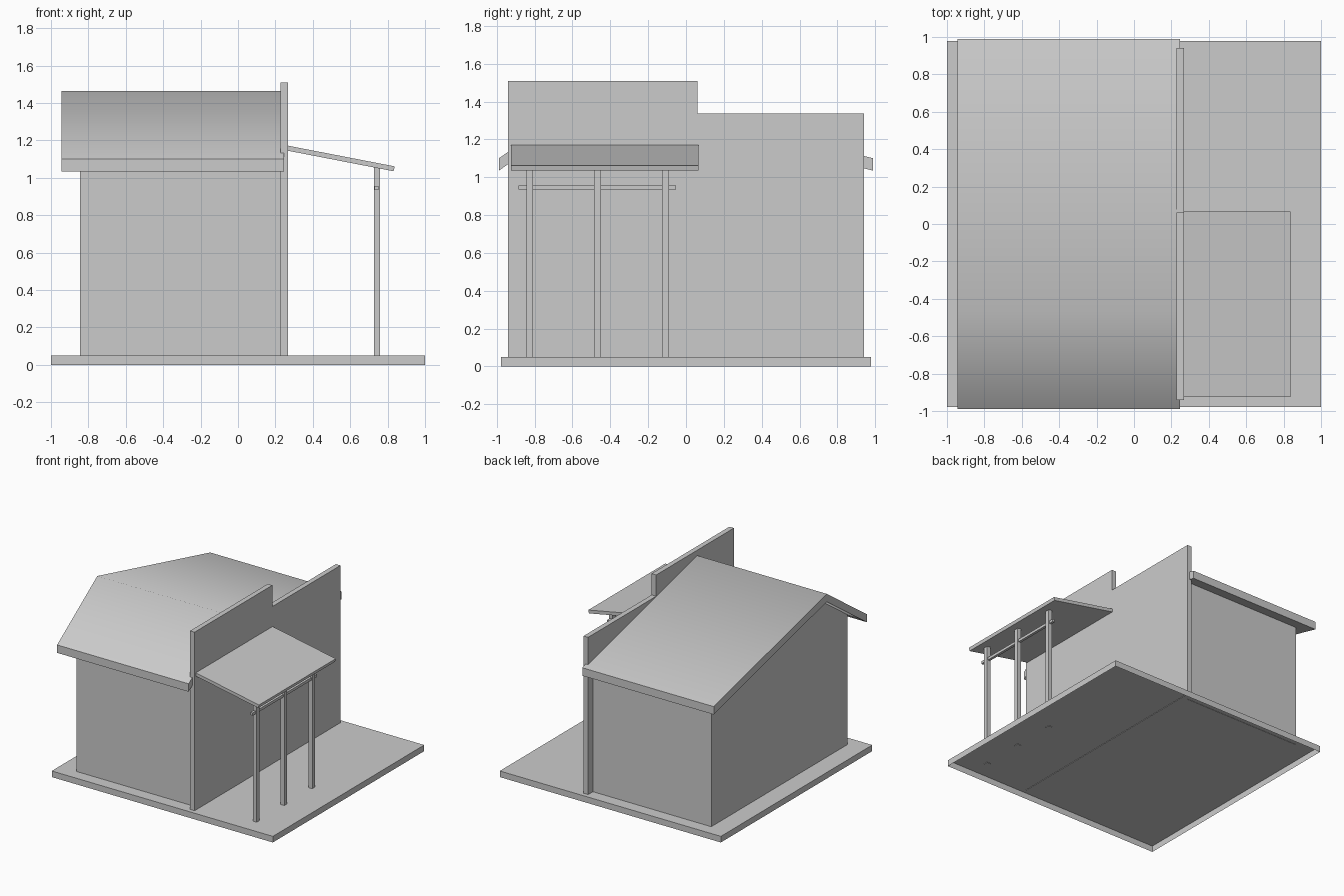
import bpy, bmesh, math

if "Cube" in bpy.data.objects:
    bpy.data.objects.remove(bpy.data.objects["Cube"])


def prism(name, profile, axis, a, b):
    """Extrude a 2D profile along x (profile = y,z) or y (profile = x,z) from a to b."""
    bm = bmesh.new()
    put = (lambda p, t: (t, p[0], p[1])) if axis == 'x' else (lambda p, t: (p[0], t, p[1]))
    face = bm.faces.new([bm.verts.new(put(p, a)) for p in profile])
    ext = bmesh.ops.extrude_face_region(bm, geom=[face], use_keep_orig=True)
    moved = [v for v in ext['geom'] if isinstance(v, bmesh.types.BMVert)]
    offset = (b - a, 0, 0) if axis == 'x' else (0, b - a, 0)
    bmesh.ops.translate(bm, verts=moved, vec=offset)
    bmesh.ops.recalc_face_normals(bm, faces=bm.faces)
    return finish(name, bm)


def box(name, x0, x1, y0, y1, z0, z1):
    return prism(name, [(x0, z0), (x1, z0), (x1, z1), (x0, z1)], 'y', y0, y1)


def finish(name, bm):
    mesh = bpy.data.meshes.new(name)
    bm.to_mesh(mesh)
    bm.free()
    obj = bpy.data.objects.new(name, mesh)
    bpy.context.collection.objects.link(obj)
    return obj


# Base slab, open underneath
base = box("base", -1, 1, -0.978, 0.978, 0, 0.05)
bm = bmesh.new()
bm.from_mesh(base.data)
bottom = [f for f in bm.faces if f.calc_center_median().z < 0.001]
bmesh.ops.delete(bm, geom=bottom, context='FACES_ONLY')
bm.to_mesh(base.data)
bm.free()

# Off-centre gable roof of constant vertical thickness
EAVE_Y, EAVE_Z, RIDGE_Y, RIDGE_Z, THICK = 0.989, 1.10, -0.47, 1.465, 0.065
roof_top = [(-EAVE_Y, EAVE_Z), (RIDGE_Y, RIDGE_Z), (EAVE_Y, EAVE_Z)]
roof_under = [(y, z - THICK) for y, z in reversed(roof_top)]
roof = prism("roof", roof_top + roof_under, 'x', -0.944, 0.246)
bpy.context.view_layer.objects.active = roof
roof.select_set(True)
bpy.ops.object.shade_smooth_by_angle(angle=math.radians(52))
roof.select_set(False)

# House walls with gable, tucked into the roof thickness
WALL_Y, SINK = 0.88, 0.03
front_z = EAVE_Z - SINK + (EAVE_Y - WALL_Y) * (RIDGE_Z - EAVE_Z) / (EAVE_Y + RIDGE_Y)
back_z = EAVE_Z - SINK + (EAVE_Y - WALL_Y) * (RIDGE_Z - EAVE_Z) / (EAVE_Y - RIDGE_Y)
prism("house_walls", [(-WALL_Y, 0.048), (-WALL_Y, front_z), (RIDGE_Y, RIDGE_Z - SINK),
                      (WALL_Y, back_z), (WALL_Y, 0.048)], 'x', -0.845, 0.24)

# Stepped false-front wall
prism("parapet_wall", [(-0.942, 0.046), (0.942, 0.046), (0.942, 1.336), (0.062, 1.336),
                       (0.062, 1.51), (-0.942, 1.51)], 'x', 0.226, 0.267)

# Sloping porch awning
prism("awning", [(0.25, 1.175), (0.838, 1.061), (0.832, 1.035), (0.25, 1.148)],
      'y', -0.926, 0.066)

# Porch posts and the rail joining them
for i, y in enumerate((-0.826, -0.468, -0.108)):
    box(f"post_{i + 1}", 0.726, 0.76, y - 0.018, y + 0.018, 0.046, 1.06)
box("post_rail", 0.731, 0.752, -0.884, -0.053, 0.935, 0.957)
